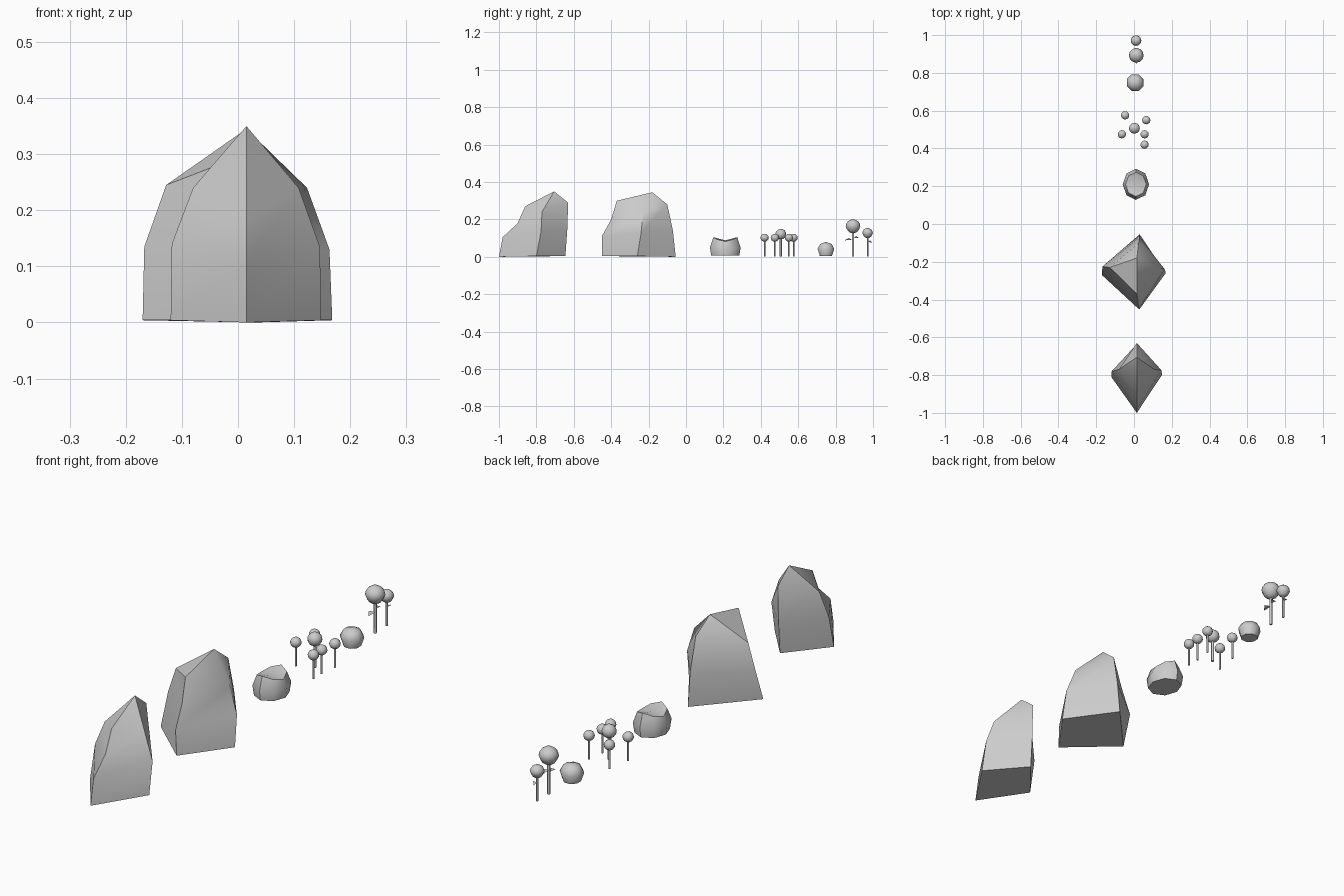
import bpy, bmesh, math
from mathutils import Vector

if "Cube" in bpy.data.objects:
    bpy.data.objects.remove(bpy.data.objects["Cube"])


def make(name, verts, faces, angle=50):
    me = bpy.data.meshes.new(name)
    me.from_pydata(verts, [], faces)
    bm = bmesh.new()
    bm.from_mesh(me)
    bmesh.ops.recalc_face_normals(bm, faces=bm.faces)
    bm.to_mesh(me)
    bm.free()
    ob = bpy.data.objects.new(name, me)
    bpy.context.collection.objects.link(ob)
    bpy.ops.object.select_all(action='DESELECT')
    ob.select_set(True)
    bpy.context.view_layer.objects.active = ob
    bpy.ops.object.shade_smooth_by_angle(angle=math.radians(angle))
    return ob


def bridge(rings, n):
    return [(r * n + i, r * n + (i + 1) % n, (r + 1) * n + (i + 1) % n, (r + 1) * n + i)
            for r in range(rings - 1) for i in range(n)]


# Standing boulder: three rings of front, right, back, left corners plus a top ridge
def boulder(name, rings, ridge):
    verts = [p for r in rings for p in r] + ridge
    f, r, b, l, shoulder, apex = 8, 9, 10, 11, 12, 13
    faces = [(0, 3, 2, 1)] + bridge(3, 4)
    faces += [(f, r, shoulder), (r, apex, shoulder), (r, b, apex),
              (l, f, shoulder), (l, shoulder, apex), (b, l, apex)]
    make(name, verts, faces, 42)


boulder("front_boulder", [
    [(0.015, -1.0, 0), (0.148, -0.80, 0.004), (0.015, -0.645, 0.004), (-0.12, -0.81, 0.004)],
    [(0.015, -0.98, 0.105), (0.146, -0.775, 0.135), (0.015, -0.635, 0.14), (-0.118, -0.78, 0.14)],
    [(0.015, -0.90, 0.18), (0.108, -0.77, 0.24), (0.015, -0.63, 0.29), (-0.08, -0.77, 0.24)]],
    [(0.015, -0.86, 0.27), (0.015, -0.705, 0.35)])

boulder("large_boulder", [
    [(0.03, -0.45, 0.004), (0.168, -0.26, 0.004), (0.03, -0.055, 0), (-0.17, -0.27, 0.004)],
    [(0.025, -0.45, 0.11), (0.163, -0.24, 0.13), (0.03, -0.07, 0.14), (-0.167, -0.225, 0.135)],
    [(0.02, -0.40, 0.20), (0.123, -0.23, 0.24), (0.025, -0.10, 0.28), (-0.128, -0.23, 0.245)]],
    [(0.015, -0.37, 0.30), (0.015, -0.18, 0.345)])


# Low stone: eight-sided rings (height, scale, extra height at the y ends) around a centre
def stone(name, cx, cy, rx, ry, levels, top):
    verts = []
    for z, s, lift in levels:
        for i in range(8):
            a = math.tau * (i + 0.5 * (rx == ry)) / 8
            verts.append((cx + rx * s * math.cos(a), cy + ry * s * math.sin(a),
                          z + lift * math.sin(a) ** 2))
    faces = [tuple(reversed(range(8)))] + bridge(len(levels), 8)
    k = len(verts)
    verts.append((cx, cy, top))
    faces += [(k - 8 + i, k - 8 + (i + 1) % 8, k) for i in range(8)]
    make(name, verts, faces, 50)


stone("saddle_stone", 0.01, 0.21, 0.07, 0.082,
      [(0.008, 0.92, 0), (0.05, 1.0, 0), (0.082, 0.78, 0.023)], 0.088)
stone("pebble", 0.006, 0.748, 0.048, 0.048,
      [(0.005, 0.74, 0), (0.042, 1.0, 0), (0.068, 0.7, 0)], 0.08)


# Flower: thin stem and a round head turned from a profile
def lathe(name, x, y, profile, n, angle):
    verts = [(x + r * math.cos(math.tau * i / n), y + r * math.sin(math.tau * i / n), z)
             for r, z in profile for i in range(n)]
    k = len(verts)
    faces = bridge(len(profile), n) + [tuple(reversed(range(n))), tuple(range(k - n, k))]
    make(name, verts, faces, angle)


def flower(name, x, y, z, r, stem_r, domed=False):
    lathe(name + "_stem", x, y, [(stem_r, 0.002), (stem_r, z - r * 0.7)], 8, 50)
    prof = []
    for i in range(9):
        a = -math.pi / 2 + math.pi * i / 8
        flat = 0.92 if domed and i < 4 else 1.0
        prof.append((max(r * math.cos(a) * flat, r * 0.03), z + r * math.sin(a) * 0.96))
    lathe(name + "_head", x, y, prof, 12, 40)


def leaf(name, x, y, z, length, width):
    make(name, [(x, y, z), (x + width, y + length * 0.5, z + 0.008),
                (x, y + length, z - 0.004), (x - width, y + length * 0.5, z + 0.008)],
         [(0, 1, 2, 3)])


# Cluster of small flowers around a larger one
flower("cluster_centre", 0.002, 0.507, 0.121, 0.029, 0.006)
for i, (x, y) in enumerate([(-0.047, 0.575), (0.065, 0.55), (-0.064, 0.475),
                            (0.056, 0.475), (0.056, 0.42)]):
    flower("cluster_bloom_%d" % i, x, y, 0.102, 0.022, 0.004)

# Two tall flowers with leaves
flower("tall_flower", 0.012, 0.893, 0.163, 0.039, 0.006, True)
leaf("tall_leaf_front", 0.012, 0.890, 0.092, -0.042, 0.013)
leaf("tall_leaf_back", 0.012, 0.896, 0.103, 0.03, 0.011)
flower("short_flower", 0.011, 0.971, 0.127, 0.028, 0.0045, True)
leaf("short_leaf", 0.011, 0.973, 0.08, 0.022, 0.01)
